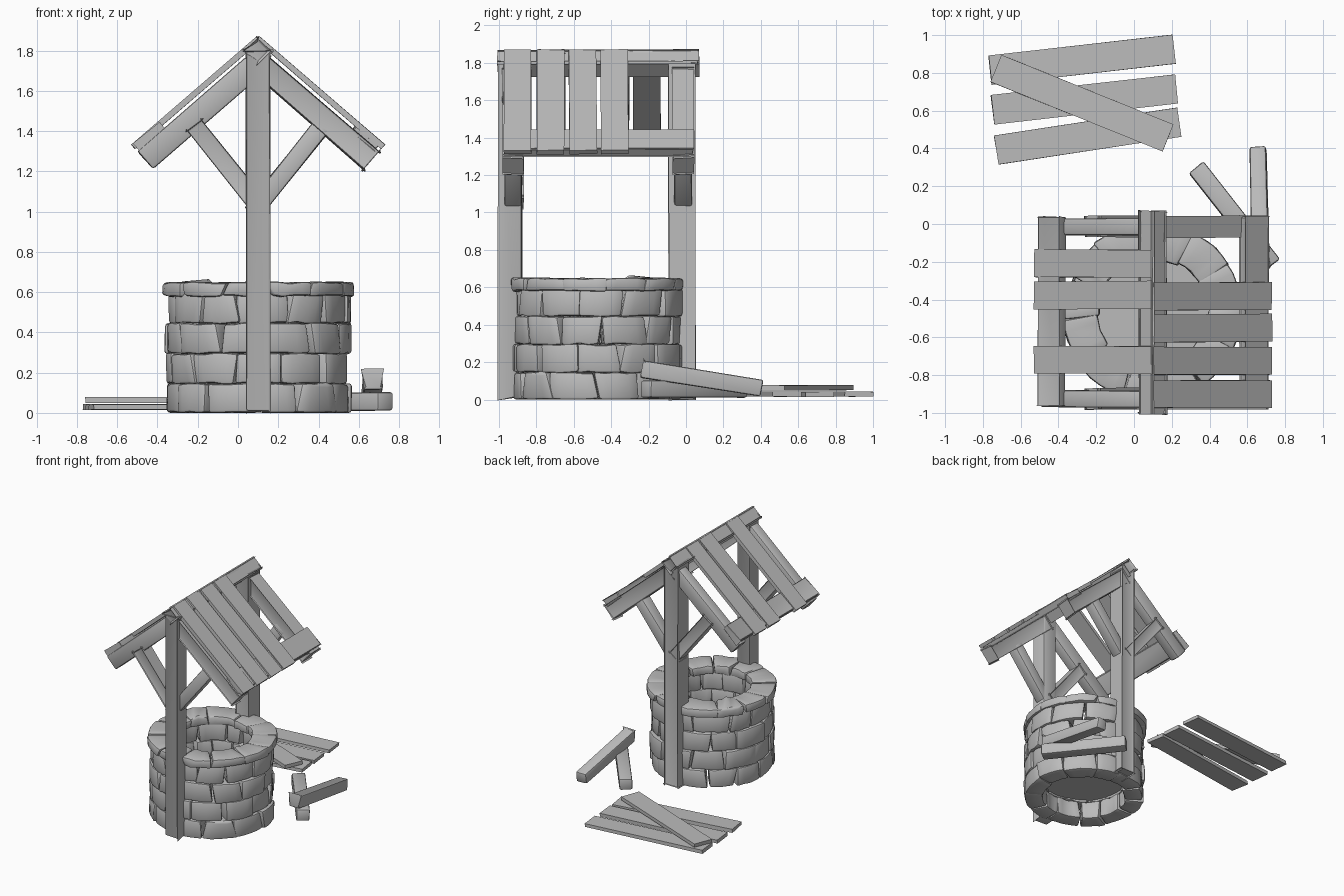
import bpy, bmesh, math, random
from mathutils import Vector, Matrix

random.seed(7)
old = bpy.data.objects.get("Cube")
if old:
    bpy.data.objects.remove(old)

grey = bpy.data.materials.new("plain grey")
grey.use_nodes = True
COLOUR = (0.5, 0.5, 0.5, 1)
grey.diffuse_color = COLOUR
grey.node_tree.nodes["Principled BSDF"].inputs["Base Color"].default_value = COLOUR

CX, CY = 0.10, -0.47     # centre of the well


def finish(name, bm, smooth=True):
    bmesh.ops.recalc_face_normals(bm, faces=bm.faces)
    mesh = bpy.data.meshes.new(name)
    bm.to_mesh(mesh)
    bm.free()
    mesh.materials.append(grey)
    ob = bpy.data.objects.new(name, mesh)
    bpy.context.collection.objects.link(ob)
    if smooth:
        bpy.ops.object.select_all(action='DESELECT')
        ob.select_set(True)
        bpy.context.view_layer.objects.active = ob
        bpy.ops.object.shade_smooth_by_angle(angle=math.radians(35))
    return ob


def beam(name, p, q, width, height, side=None, bevel=0.012, wobble=0.004):
    """Box running from p to q; width is measured along side."""
    p, q = Vector(p), Vector(q)
    d = (q - p).normalized()
    side = Vector(side) if side else Vector((0, 0, 1)).cross(d)
    side = (side - d * side.dot(d)).normalized()
    up = d.cross(side)
    frame = Matrix((d, side, up)).transposed().to_4x4()
    frame.translation = (p + q) / 2
    bm = bmesh.new()
    bmesh.ops.create_cube(bm, size=1)
    for v in bm.verts:
        v.co = Vector((v.co.x * (q - p).length, v.co.y * width, v.co.z * height))
        v.co += Vector([random.uniform(-wobble, wobble) for _ in range(3)])
    bm.transform(frame)
    if bevel:
        bmesh.ops.bevel(bm, geom=bm.edges[:], offset=bevel, segments=2,
                        profile=0.5, affect='EDGES')
    return finish(name, bm, bool(bevel))


def plank(name, p, q, width, side=None):
    return beam(name, p, q, width, 0.028, side, bevel=0, wobble=0.002)


def add_stone(bm, a0, a1, r0, r1, z0, z1):
    """Curved block with crooked ends and rounded edges."""
    part = bmesh.new()
    segs = 4
    rnd = lambda s: random.uniform(-s, s)
    corners = [(r0, z0), (r1, z0), (r1, z1), (r0, z1)]
    starts = [a0 + rnd(0.05) for _ in corners]
    ends = [a1 + rnd(0.05) for _ in corners]
    push, lean = rnd(0.012), rnd(0.012)
    rings = []
    for i in range(segs + 1):
        t = i / segs
        ring = []
        for k, (r, z) in enumerate(corners):
            a = starts[k] * (1 - t) + ends[k] * t
            rr = r + push + lean * (t - 0.5) + rnd(0.004)
            ring.append(part.verts.new((CX + rr * math.cos(a), CY + rr * math.sin(a),
                                        max(0.0, z + rnd(0.005)))))
        rings.append(ring)
    for a, b in zip(rings, rings[1:]):
        for k in range(4):
            n = (k + 1) % 4
            part.faces.new((a[k], a[n], b[n], b[k]))
    part.faces.new(rings[0])
    part.faces.new(rings[-1])
    bmesh.ops.recalc_face_normals(part, faces=part.faces)
    sharp = [e for e in part.edges if e.calc_face_angle(0) > math.radians(40)]
    bmesh.ops.bevel(part, geom=sharp, offset=0.014, segments=2, profile=0.5,
                    affect='EDGES', clamp_overlap=True)
    temp = bpy.data.meshes.new("stone")
    part.to_mesh(temp)
    part.free()
    bm.from_mesh(temp)
    bpy.data.meshes.remove(temp)


def course(name, count, r0, r1, z0, z1, turn):
    bm = bmesh.new()
    step = math.tau / count
    cuts = [turn + i * step + random.uniform(-0.07, 0.07) for i in range(count)]
    cuts.append(cuts[0] + math.tau)
    for a, b in zip(cuts, cuts[1:]):
        add_stone(bm, a + 0.008, b - 0.008, r0, r1, z0, z1)
    finish(name, bm)


# Stone wall and overhanging cap
levels = [0.0, 0.145, 0.295, 0.445, 0.59]
for i, (low, high) in enumerate(zip(levels, levels[1:])):
    course(f"wall_course_{i + 1}", 12, 0.31, 0.452, low, high, i * 0.29)
course("cap_stones", 12, 0.285, 0.47, 0.58, 0.648, 0.1)

# Disc inside the well
bm = bmesh.new()
bmesh.ops.create_circle(bm, cap_ends=True, segments=32, radius=0.34,
                        matrix=Matrix.Translation((CX, CY, 0.16)))
finish("well_floor", bm, False)

# Posts, ridge and the timber frame at each end
Y = (0, 1, 0)
for end, y_post, y_frame in (("front", -0.935, -0.925), ("back", -0.02, -0.015)):
    beam(f"{end}_post", (CX, y_post, 0.01), (CX, y_post, 1.80), 0.12, 0.12, Y)
    for name, s in (("left", 1), ("right", -1)):
        beam(f"{end}_{name}_rafter", (CX + s * 0.56, y_frame, 1.255),
             (CX + s * 0.02, y_frame, 1.725), 0.09, 0.115, Y)
        beam(f"{end}_{name}_brace", (CX + s * 0.02, y_frame, 1.055),
             (CX + s * 0.32, y_frame, 1.43), 0.09, 0.09, Y)
beam("ridge_beam", (CX, -0.995, 1.80), (CX, 0.06, 1.80), 0.09, 0.09, (1, 0, 1))

# Eave boards and roof planks
slats = {1: (-0.90, -0.725, -0.555, -0.385), -1: (-0.72, -0.375, -0.21)}
for s, rows in slats.items():
    name = "left" if s > 0 else "right"
    slope = Vector((s * 0.63, 0, -0.54)).normalized()
    normal = Vector((-s * slope.z, 0, s * slope.x))
    beam(f"{name}_eave_board", (CX + s * 0.535, -0.965, 1.37), (CX + s * 0.535, 0.04, 1.37),
         0.155, 0.05, slope, bevel=0.006)
    for i, y in enumerate(rows):
        top = Vector((CX + s * 0.005, y, 1.872)) - normal * 0.014
        low = Vector((CX + s * 0.63, y + random.uniform(-0.006, 0.006), 1.333)) - normal * 0.014
        plank(f"{name}_roof_plank_{i + 1}", top, low, 0.147, Y)

# Fallen planks on the ground
fallen = [(-0.275, 0.87, 6.5, 0.029), (-0.262, 0.66, 6.5, 0.029),
          (-0.245, 0.465, 8.7, 0.029), (-0.275, 0.64, -22, 0.063)]
for i, (x, y, turn, z) in enumerate(fallen):
    half = Vector((math.cos(math.radians(turn)), math.sin(math.radians(turn)), 0)) * 0.49
    mid = Vector((x, y, z))
    plank(f"fallen_plank_{i + 1}", mid - half, mid + half, 0.155)

# Fallen beams, one leaning on the other
beam("fallen_beam_low", (0.327, 0.30, 0.055), (0.733, -0.215, 0.055), 0.1, 0.09)
beam("fallen_beam_leaning", (0.655, 0.405, 0.06), (0.672, -0.235, 0.162), 0.092, 0.09)
